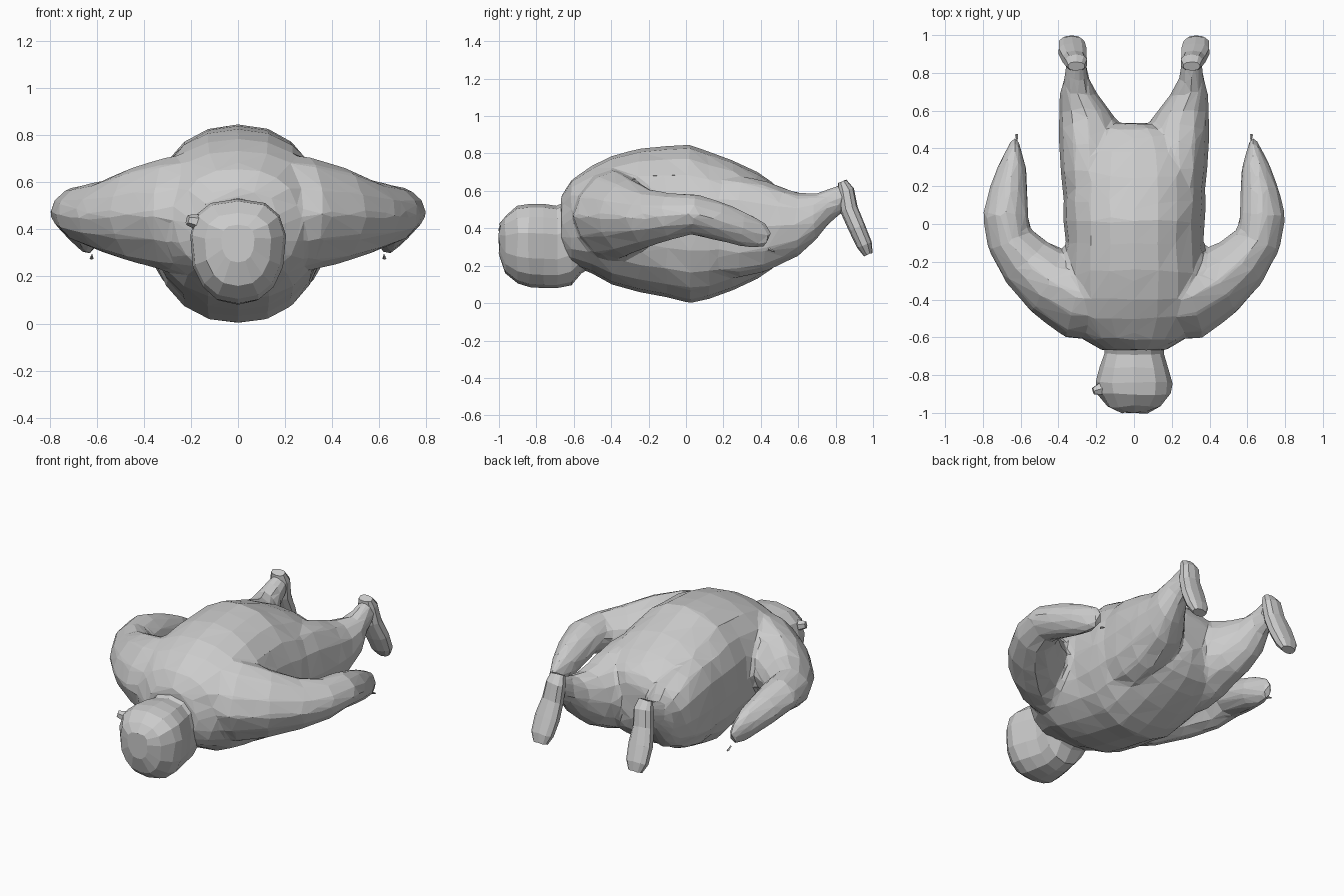
import bpy, bmesh, math, random
from mathutils import Vector

random.seed(4)


def loft(name, path, up=(0, 0, 1), sides=14, n=2.1, jitter=0.006, mirror=False,
         fixed=None, taper=0.0):
    """Skin faceted rings (x, y, z, half width, half height) along a path."""
    pts = [Vector(p[:3]) for p in path]
    verts, faces = [], []
    power = lambda v: math.copysign(abs(v) ** (2 / n), v)
    for i, p in enumerate(path):
        t = Vector(fixed) if fixed else pts[min(i + 1, len(pts) - 1)] - pts[max(i - 1, 0)]
        t.normalize()
        v = Vector(up)
        v = (v - t * v.dot(t)).normalized()
        s = t.cross(v)
        for k in range(sides):
            a = 2 * math.pi * k / sides
            j = (1 + random.uniform(-jitter, jitter) * 3) * (1 + taper * math.cos(a))
            verts.append(pts[i] + s * (p[3] * j * power(math.sin(a)))
                         + v * (p[4] * power(math.cos(a)))
                         + t * random.uniform(-jitter, jitter))
    for i in range(len(path) - 1):
        for k in range(sides):
            a, b = i * sides + k, i * sides + (k + 1) % sides
            faces.append((a, a + sides, b + sides, b))
    faces.append(tuple(range(sides)))
    faces.append(tuple(reversed(range(len(verts) - sides, len(verts)))))
    me = bpy.data.meshes.new(name)
    me.from_pydata(verts, [], faces)
    bm = bmesh.new()
    bm.from_mesh(me)
    bmesh.ops.recalc_face_normals(bm, faces=bm.faces)
    bm.to_mesh(me)
    bm.free()
    ob = bpy.data.objects.new(name, me)
    bpy.context.collection.objects.link(ob)
    if mirror:
        ob.modifiers.new("mirror", "MIRROR").use_mirror_merge = False
    return ob


def slabs(rows):
    """(y, half width, bottom, top) -> loft rows on the centre line."""
    return [(0, y, (b + t) / 2, w, (t - b) / 2) for y, w, b, t in rows]


# rounded torso with belly and back
torso = loft("body", slabs([
    (-0.665, 0.17, 0.25, 0.57), (-0.61, 0.27, 0.20, 0.66), (-0.50, 0.35, 0.16, 0.735),
    (-0.40, 0.375, 0.10, 0.785), (-0.25, 0.375, 0.06, 0.825), (-0.10, 0.365, 0.03, 0.84),
    (0.02, 0.37, 0.0, 0.847), (0.12, 0.375, 0.022, 0.81), (0.25, 0.37, 0.07, 0.765),
    (0.38, 0.345, 0.13, 0.70), (0.46, 0.29, 0.185, 0.645), (0.505, 0.21, 0.25, 0.61),
    (0.53, 0.10, 0.33, 0.55)]),
    sides=20, n=2.2, fixed=(0, 1, 0))

# shoulders and arms sweeping round to blade-like hands
arm = loft("arm", [
    (0.12, -0.40, 0.46, 0.225, 0.275), (0.30, -0.38, 0.465, 0.23, 0.245),
    (0.44, -0.31, 0.46, 0.19, 0.205), (0.57, -0.20, 0.455, 0.155, 0.155),
    (0.66, -0.08, 0.465, 0.125, 0.125), (0.68, 0.04, 0.475, 0.122, 0.11),
    (0.665, 0.17, 0.44, 0.105, 0.105), (0.645, 0.29, 0.40, 0.08, 0.095),
    (0.637, 0.38, 0.365, 0.047, 0.08), (0.63, 0.44, 0.34, 0.02, 0.05)],
    sides=12, n=1.7, mirror=True)

# thighs tapering to the ankles
leg = loft("leg", [
    (0.22, 0.12, 0.42, 0.15, 0.27), (0.23, 0.28, 0.41, 0.158, 0.275),
    (0.235, 0.42, 0.41, 0.16, 0.245), (0.238, 0.52, 0.415, 0.16, 0.20),
    (0.26, 0.60, 0.42, 0.135, 0.17), (0.297, 0.69, 0.46, 0.10, 0.125),
    (0.305, 0.77, 0.525, 0.065, 0.088), (0.305, 0.85, 0.57, 0.056, 0.076)],
    sides=12, mirror=True, fixed=(0, 1, 0))

# fuse torso, arms and thighs into one faceted skin
bpy.ops.object.select_all(action="DESELECT")
for ob in (torso, arm, leg):
    ob.select_set(True)
bpy.context.view_layer.objects.active = torso
bpy.ops.object.convert(target="MESH")
bpy.ops.object.join()
fuse = torso.modifiers.new("fuse", "REMESH")
fuse.mode, fuse.voxel_size = "VOXEL", 0.018
blend = torso.modifiers.new("blend", "SMOOTH")
blend.factor, blend.iterations = 0.5, 4
facet = torso.modifiers.new("facet", "DECIMATE")
facet.ratio = 0.035

# head, wider at the crown side, with a short neck
loft("head", slabs([
    (-0.998, 0.07, 0.26, 0.42), (-0.965, 0.14, 0.16, 0.47), (-0.90, 0.19, 0.105, 0.52),
    (-0.84, 0.20, 0.085, 0.53), (-0.76, 0.18, 0.08, 0.53), (-0.69, 0.155, 0.08, 0.52),
    (-0.61, 0.155, 0.095, 0.56), (-0.56, 0.17, 0.16, 0.58), (-0.48, 0.18, 0.20, 0.60)]),
    sides=14, n=2.5, fixed=(0, 1, 0), taper=0.14)

# single small ear
loft("ear", [(-0.165, -0.87, 0.43, 0.04, 0.035), (-0.215, -0.885, 0.44, 0.02, 0.022)],
     sides=6, jitter=0.002)

# loose sliver beyond each fingertip
loft("finger_tip", [(0.62, 0.44, 0.29, 0.004, 0.008), (0.622, 0.475, 0.275, 0.008, 0.004)],
     sides=4, jitter=0.0, mirror=True)

# feet hanging down
loft("foot", [
    (0.305, 0.835, 0.65, 0.045, 0.025), (0.305, 0.855, 0.60, 0.06, 0.045),
    (0.315, 0.872, 0.50, 0.065, 0.048), (0.325, 0.915, 0.40, 0.077, 0.046),
    (0.33, 0.955, 0.31, 0.07, 0.042), (0.33, 0.975, 0.26, 0.045, 0.025)],
    up=(0, 1, 0), sides=10, n=2.4, jitter=0.003, mirror=True)
